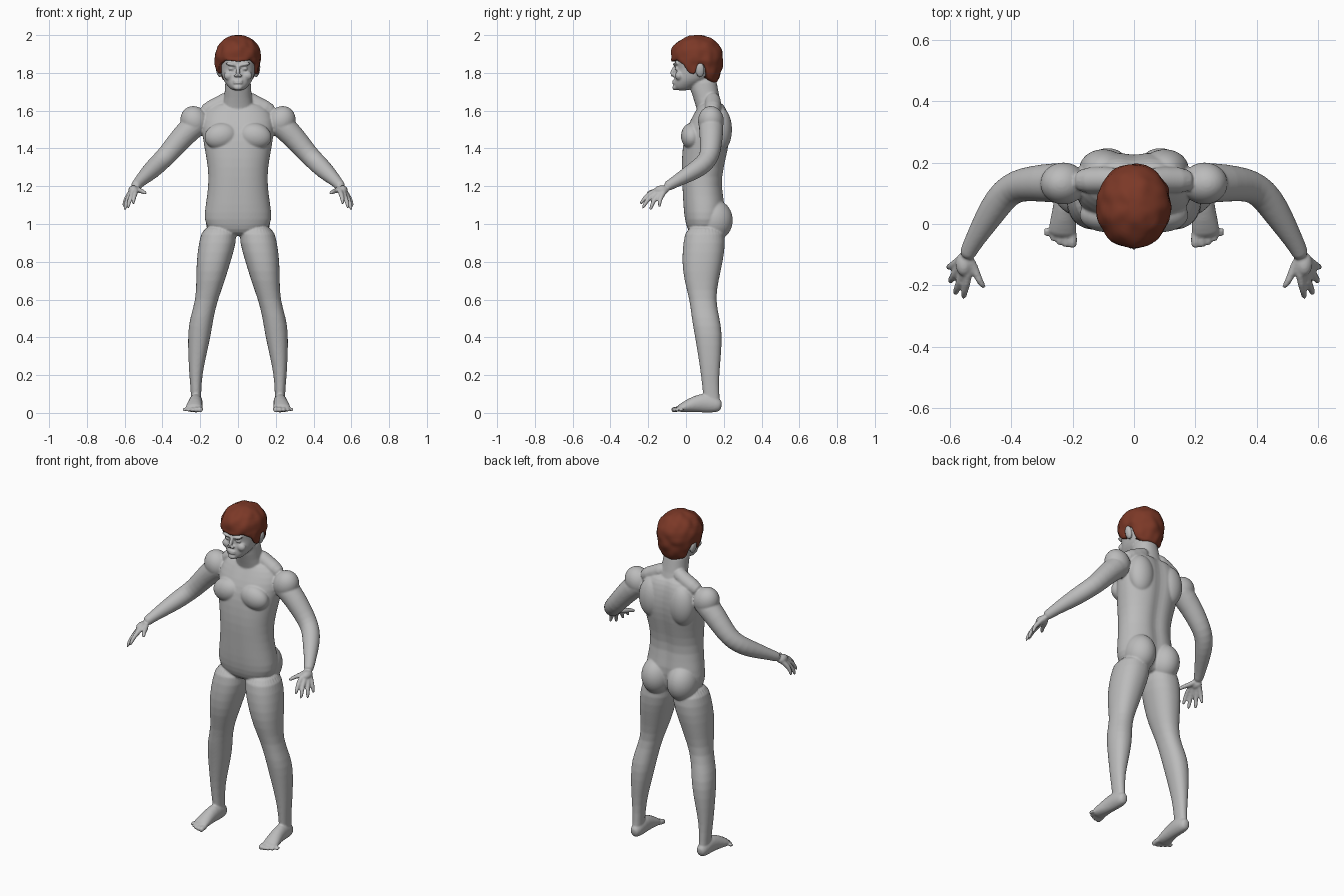
import bpy, bmesh, math
from mathutils import Vector, Matrix, noise

old = bpy.data.objects.get("Cube")
if old:
    bpy.data.objects.remove(old)


def material(name, colour):
    mat = bpy.data.materials.new(name)
    mat.use_nodes = True
    mat.diffuse_color = (*colour, 1)
    mat.node_tree.nodes["Principled BSDF"].inputs["Base Color"].default_value = (*colour, 1)
    return mat


def skin_rings(bm, rings):
    """Bridge a list of vertex rings and cap both ends."""
    count = len(rings[0])
    for low, high in zip(rings, rings[1:]):
        for i in range(count):
            j = (i + 1) % count
            bm.faces.new((low[i], low[j], high[j], high[i]))
    bm.faces.new(rings[0])
    bm.faces.new(rings[-1])


def column(bm, stations, groove=0.0, count=32):
    """Upright loft; each station is height, front, back, half width, centre x."""
    rings = []
    for z, front, back, half, *cx in stations:
        ring = []
        for i in range(count):
            a = math.tau * i / count
            c, s = math.cos(a), math.sin(a)
            x = half * math.copysign(abs(c) ** .9, c)
            y = (front + back) / 2 + (back - front) / 2 * math.copysign(abs(s) ** .9, s)
            y -= groove * s * math.exp(-(x / .03) ** 2) * (1 if s > 0 else .3)
            ring.append(bm.verts.new((x + (cx[0] if cx else 0), y, z)))
        rings.append(ring)
    skin_rings(bm, rings)


def tube(bm, stations, count=16):
    """Loft square to its path; each station is x, y, z, radius, optional second radius."""
    points = [Vector(s[:3]) for s in stations]
    rings = []
    for k, station in enumerate(stations):
        along = points[min(k + 1, len(points) - 1)] - points[max(k - 1, 0)]
        side = along.cross(Vector((0, 0, 1))).normalized()
        up = side.cross(along).normalized()
        wide, tall = station[3], station[-1]
        rings.append([bm.verts.new(points[k] + side * wide * math.cos(a) + up * tall * math.sin(a))
                      for a in (math.tau * i / count for i in range(count))])
    skin_rings(bm, rings)


def blob(bm, centre, radii, tilt=0):
    matrix = Matrix.Translation(centre) @ Matrix.Rotation(tilt, 4, "Y") @ Matrix.Diagonal((*radii, 1))
    bmesh.ops.create_uvsphere(bm, u_segments=20, v_segments=12, radius=1, matrix=matrix)


def finish(bm, name, mat):
    bmesh.ops.recalc_face_normals(bm, faces=bm.faces)
    for face in bm.faces:
        face.smooth = True
    mesh = bpy.data.meshes.new(name)
    bm.to_mesh(mesh)
    bm.free()
    mesh.materials.append(mat)
    obj = bpy.data.objects.new(name, mesh)
    bpy.context.collection.objects.link(obj)
    return obj


skin = material("grey skin", (.5, .5, .5))
auburn = material("auburn hair", (.2, .04, .02))
bm = bmesh.new()

# Leg, from ankle to hip
column(bm, [(.02, .1, .185, .028, .222), (.1, .09, .175, .026, .222), (.2, .08, .175, .034, .224),
            (.3, .065, .185, .047, .216), (.42, .045, .192, .062, .204), (.5, .03, .178, .062, .193),
            (.6, .02, .155, .058, .165), (.7, -.01, .172, .076, .145), (.8, -.022, .195, .09, .13),
            (.9, -.015, .21, .1, .108), (1, .0, .2, .09, .095)])

# Foot and toes
tube(bm, [(.222, .19, .035, .02, .025), (.222, .165, .04, .034, .04), (.222, .11, .055, .037, .055),
          (.226, .05, .048, .038, .046), (.232, -.01, .03, .047, .029), (.235, -.045, .02, .046, .018)])
for i in range(5):
    x, tip, r = .2 + .021 * i, -.078 + .009 * i * i / 4, .0155 - .0015 * i
    tube(bm, [(x, -.015, .022, r), (x, tip + .025, .02, r), (x, tip + .012, .016, r), (x, tip, .012, r * .8)], 10)

# Buttock, chest muscle, shoulder blade and shoulder
blob(bm, (.085, .15, 1.02), (.088, .1, .11))
blob(bm, (.09, .03, 1.465), (.09, .058, .07), .2)
blob(bm, (.1, .18, 1.5), (.08, .065, .12))
blob(bm, (.23, .132, 1.545), (.075, .07, .082), .5)
tube(bm, [(.03, .14, 1.68, .04), (.09, .145, 1.635, .045), (.2, .14, 1.585, .045)])

# Arm, from shoulder to wrist
tube(bm, [(.18, .13, 1.56, .07), (.26, .135, 1.5, .066), (.33, .132, 1.42, .059), (.38, .125, 1.36, .054),
          (.42, .1, 1.322, .052), (.457, .05, 1.285, .049), (.5, -.02, 1.245, .038),
          (.535, -.08, 1.21, .028), (.547, -.11, 1.193, .028)])

# Palm and fingers
blob(bm, (.555, -.13, 1.18), (.027, .04, .024), .4)
for knuckle, tip in [((.538, -.172, 1.175), (.555, -.245, 1.1)), ((.558, -.168, 1.162), (.583, -.232, 1.078)),
                     ((.574, -.15, 1.152), (.6, -.19, 1.068)), ((.58, -.128, 1.152), (.607, -.14, 1.085)),
                     ((.52, -.14, 1.175), (.484, -.21, 1.158))]:
    base, tip = Vector(knuckle), Vector(tip)
    bend = base.lerp(tip, .55) + Vector((.005, -.006, .008))
    tube(bm, [(.545, -.1, 1.195, .017), (*base, .015), (*bend, .0125), (*tip, .009)], 10)

# Eye, brow, cheek, nostril and ear
blob(bm, (.036, -.048, 1.822), (.017, .012, .009))
blob(bm, (.036, -.056, 1.845), (.032, .014, .009), -.2)
blob(bm, (.048, -.037, 1.785), (.028, .022, .025))
blob(bm, (.012, -.07, 1.786), (.01, .012, .008))
blob(bm, (.103, .075, 1.815), (.014, .024, .04), .2)

# Mirror everything so far to the other side
copy = bmesh.ops.duplicate(bm, geom=bm.verts[:] + bm.edges[:] + bm.faces[:])
bmesh.ops.scale(bm, vec=(-1, 1, 1), verts=[v for v in copy["geom"] if isinstance(v, bmesh.types.BMVert)])

# Torso
column(bm, [(.935, .03, .17, .1), (.97, .005, .19, .155), (1.02, -.01, .205, .182), (1.1, -.018, .215, .172),
            (1.2, -.022, .19, .156), (1.3, -.028, .205, .158), (1.4, -.022, .23, .178), (1.48, -.01, .24, .19),
            (1.55, .02, .235, .195), (1.61, .055, .22, .165), (1.65, .075, .195, .1)], groove=.016)

# Neck and head
column(bm, [(1.57, .06, .21, .1), (1.64, .05, .185, .076), (1.7, .025, .17, .069), (1.8, .0, .16, .07)])
column(bm, [(1.705, -.05, .01, .03), (1.725, -.066, .05, .05), (1.755, -.064, .11, .075), (1.785, -.06, .14, .086),
            (1.825, -.05, .16, .095), (1.85, -.06, .17, .099), (1.9, -.06, .172, .1), (1.95, -.03, .15, .08),
            (1.975, .01, .11, .04)])

# Nose, lips and chin
tube(bm, [(0, -.05, 1.845, .009), (0, -.068, 1.815, .01), (0, -.08, 1.793, .013), (0, -.07, 1.78, .01)])
for z in (1.758, 1.747):
    blob(bm, (0, -.063, z), (.028, .011, .006))
blob(bm, (0, -.057, 1.723), (.025, .016, .016))

# Fuse the parts into one smooth body
body = finish(bm, "body", skin)
rounding = body.modifiers.new("rounding", "SUBSURF")
rounding.levels = rounding.render_levels = 1
fuse = body.modifiers.new("fuse", "REMESH")
fuse.mode, fuse.voxel_size, fuse.use_smooth_shade = "VOXEL", .0052, True
soften = body.modifiers.new("soften", "SMOOTH")
soften.factor, soften.iterations = .5, 5

# Hair cap with a hairline that drops at the temples and nape
hairline = [(0, 1.86), (35, 1.868), (58, 1.845), (70, 1.8), (84, 1.795), (92, 1.845), (110, 1.84),
            (122, 1.77), (150, 1.75), (180, 1.748)]


def hairline_height(angle):
    for (a, low), (b, high) in zip(hairline, hairline[1:]):
        if angle <= b:
            return low + (high - low) * (angle - a) / (b - a)
    return hairline[-1][1]


bm = bmesh.new()
segments, steps, middle = 80, 12, 1.885
rings = []
for k in range(1, 2 * steps + 2):
    ring = []
    for i in range(segments):
        a = math.tau * i / segments
        turn = math.degrees(a)
        bottom = hairline_height(min(turn, 360 - turn))
        if k <= steps:
            polar = math.pi / 2 * k / steps
            spread, z = math.sin(polar) ** .9, middle + .113 * math.cos(polar)
        else:
            drop = min(1, (k - steps) / steps)
            z = middle + (bottom - middle) * drop
            spread = 1 - .2 * ((middle - z) / .13) ** 2 - .03 * drop ** 4
        if k > 2 * steps:
            spread *= .78
        p = Vector((.121 * spread * math.sin(a), .058 - .139 * spread * math.cos(a), z))
        p += (p - Vector((0, .058, middle))).normalized() * noise.noise(p * 22) * .008
        ring.append(bm.verts.new(p))
    rings.append(ring)
skin_rings(bm, rings)
finish(bm, "hair", auburn)
